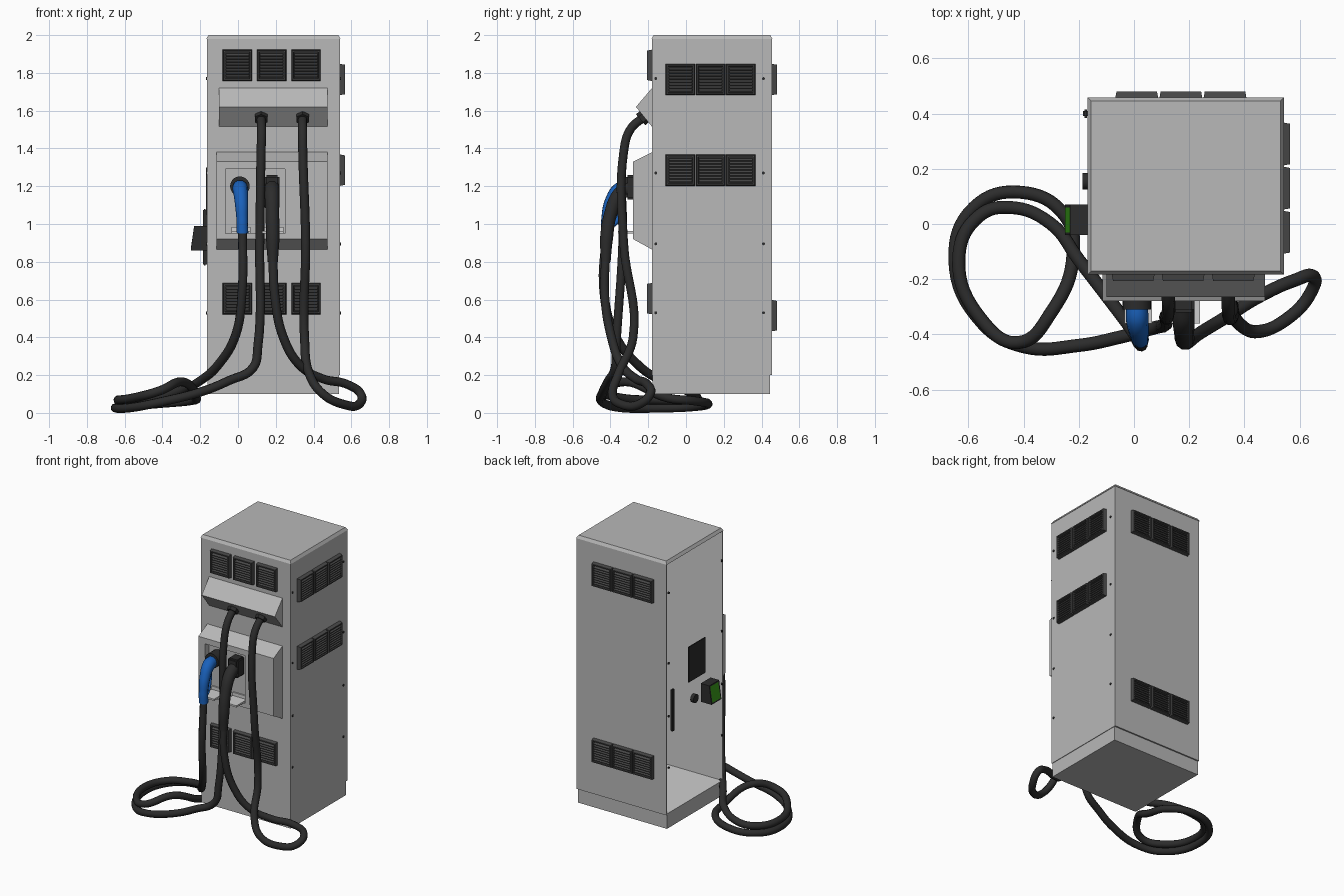
import bpy, bmesh, math
from mathutils import Vector

if "Cube" in bpy.data.objects:
    bpy.data.objects.remove(bpy.data.objects["Cube"])


def material(name, rgb, rough=0.6):
    m = bpy.data.materials.new(name)
    m.use_nodes = True
    m.diffuse_color = (*rgb, 1)
    bsdf = m.node_tree.nodes["Principled BSDF"]
    bsdf.inputs["Base Color"].default_value = (*rgb, 1)
    bsdf.inputs["Roughness"].default_value = rough
    return m


GREY = material("cabinet grey", (0.48, 0.48, 0.48))
LIGHT = material("light lining grey", (0.62, 0.62, 0.62))
VENT = material("vent charcoal", (0.065, 0.065, 0.065))
BLACK = material("rubber black", (0.025, 0.025, 0.025))
BLUE = material("plug blue", (0.01, 0.12, 0.5))
GREEN = material("switch green", (0.04, 0.33, 0.01))


def finish(name, bm, *mats):
    bmesh.ops.recalc_face_normals(bm, faces=bm.faces)
    mesh = bpy.data.meshes.new(name)
    bm.to_mesh(mesh)
    bm.free()
    for m in mats:
        mesh.materials.append(m)
    ob = bpy.data.objects.new(name, mesh)
    bpy.context.collection.objects.link(ob)
    return ob


def add_box(bm, lo, hi):
    verts = bmesh.ops.create_cube(bm, size=1)["verts"]
    for v in verts:
        v.co = [l + (c + 0.5) * (h - l) for l, h, c in zip(lo, hi, v.co)]
    return verts


def box(name, lo, hi, mat, bevel=0):
    bm = bmesh.new()
    add_box(bm, lo, hi)
    if bevel:
        bmesh.ops.bevel(bm, geom=bm.edges[:], offset=bevel, segments=2, affect='EDGES')
    return finish(name, bm, mat)


def prism(name, profile, x0, x1, mat):
    """Extrude a (y, z) profile along x."""
    bm = bmesh.new()
    face = bm.faces.new([bm.verts.new((x0, y, z)) for y, z in profile])
    new = bmesh.ops.extrude_face_region(bm, geom=[face])["geom"]
    bmesh.ops.translate(bm, vec=(x1 - x0, 0, 0),
                        verts=[v for v in new if isinstance(v, bmesh.types.BMVert)])
    return finish(name, bm, mat)


def smooth(ob):
    bpy.ops.object.select_all(action='DESELECT')
    ob.select_set(True)
    bpy.context.view_layer.objects.active = ob
    bpy.ops.object.shade_smooth_by_angle(angle=math.radians(40))


def cylinder(name, centre, axis, radius, depth, mat, sides=20):
    bm = bmesh.new()
    bmesh.ops.create_cone(bm, cap_ends=True, segments=sides, radius1=radius,
                          radius2=radius, depth=depth)
    ob = finish(name, bm, mat)
    ob.location = centre
    ob.rotation_euler = Vector(axis).to_track_quat('Z', 'Y').to_euler()
    smooth(ob)
    return ob


def to_mesh(ob, name):
    """Replace an object by its evaluated mesh."""
    bpy.context.view_layer.update()
    mesh = bpy.data.meshes.new_from_object(ob.evaluated_get(bpy.context.evaluated_depsgraph_get()))
    new = bpy.data.objects.new(name, mesh)
    bpy.data.objects.remove(ob)
    bpy.context.collection.objects.link(new)
    return new


def tube(name, points, radius, mat, scales=None):
    curve = bpy.data.curves.new(name + "_path", 'CURVE')
    curve.dimensions = '3D'
    curve.bevel_depth, curve.bevel_resolution = radius, 3
    curve.resolution_u, curve.use_fill_caps = 8, True
    spline = curve.splines.new('BEZIER')
    spline.bezier_points.add(len(points) - 1)
    for i, (bp, p) in enumerate(zip(spline.bezier_points, points)):
        bp.co = p
        bp.handle_left_type = bp.handle_right_type = 'AUTO'
        bp.radius = scales[i] if scales else 1
    curve.materials.append(mat)
    ob = bpy.data.objects.new(name + "_path", curve)
    bpy.context.collection.objects.link(ob)
    ob = to_mesh(ob, name)
    smooth(ob)
    return ob


# Cabinet shell, open on its right side with a pale lining
X0, X1, Y0, Y1 = -0.165, 0.54, -0.18, 0.455
bm = bmesh.new()
add_box(bm, (X0, Y0, 0.2), (X1, Y1, 1.985))
bmesh.ops.delete(bm, geom=[f for f in bm.faces if f.calc_center_median().x < X0 + 0.01],
                 context='FACES_ONLY')
shell = finish("cabinet_shell", bm, GREY, LIGHT)
if sum(p.normal.dot(p.center - Vector((0.19, 0.14, 1.1))) for p in shell.data.polygons) < 0:
    shell.data.flip_normals()
wall = shell.modifiers.new("wall", 'SOLIDIFY')
wall.thickness, wall.offset, wall.material_offset = 0.012, -1, 1
to_mesh(shell, "cabinet_shell")

# Chamfered lid and plinth
bm = bmesh.new()
for v in add_box(bm, (X0 - 0.003, Y0 - 0.003, 1.98), (X1 + 0.003, Y1 + 0.003, 2.0)):
    if v.co.z > 1.99:
        v.co.x += 0.012 if v.co.x < 0 else -0.012
        v.co.y += 0.012 if v.co.y < 0 else -0.012
finish("lid", bm, GREY)
box("plinth", (X0 + 0.003, Y0 + 0.003, 0.1), (X1 - 0.004, Y1 - 0.01, 0.2), GREY)

# Louvred vent: tapered frame, sunk face, tilted slats
bm = bmesh.new()
for v in add_box(bm, (-0.078, -0.026, -0.083), (0.078, 0, 0.083)):
    if v.co.y < -0.01:
        v.co.x *= 0.94
        v.co.z *= 0.94
front = min(bm.faces, key=lambda f: f.calc_center_median().y)
bmesh.ops.inset_individual(bm, faces=[front], thickness=0.011)
bmesh.ops.inset_individual(bm, faces=[front], thickness=0.001, depth=-0.018)
front.material_index = 1
for i in range(8):
    z = -0.056 + i * 0.016
    for v in add_box(bm, (-0.061, -0.023, z - 0.002), (0.061, -0.007, z + 0.002)):
        v.co.z -= 0.006 if v.co.y < -0.015 else -0.004
vent = finish("vent", bm, VENT, BLACK)
vent_mesh = vent.data
bpy.data.objects.remove(vent)


def vent_row(name, places, turn):
    for i, p in enumerate(places):
        ob = bpy.data.objects.new(f"{name}_{i + 1}", vent_mesh)
        ob.location, ob.rotation_euler.z = p, turn
        bpy.context.collection.objects.link(ob)


for label, zf, zs, zb in (("upper", 1.84, 1.765, 1.765), ("lower", 0.605, 1.285, 0.515)):
    vent_row(f"front_{label}_vent", [(x, Y0, zf) for x in (-0.003, 0.178, 0.36)], 0)
    vent_row(f"side_{label}_vent", [(X1, y, zs) for y in (-0.03, 0.13, 0.29)], math.pi / 2)
    vent_row(f"back_{label}_vent", [(x, Y1, zb) for x in (0.01, 0.17, 0.33)], math.pi)

# Cover screws down both sides
for label, x, ys in (("left", X1, (-0.16, 0.41)), ("right", X0, (-0.168, 0.43))):
    for y in ys:
        for z in (1.77, 1.27, 0.895, 0.53):
            cylinder(f"{label}_screw", (x, y, z), (1, 0, 0), 0.008, 0.008, BLACK, 10)

# Wedge-shaped cable hood
prism("cable_hood", [(Y0, 1.72), (-0.265, 1.62), (Y0, 1.515)], -0.1, 0.475, GREY)

# Plug panel with a pocket
panel = prism("plug_panel_block", [(Y0, 1.38), (-0.28, 1.33), (-0.28, 0.92), (Y0, 0.865)],
              -0.115, 0.475, GREY)
cutter = box("pocket_cutter", (-0.065, -0.4, 0.95), (0.25, -0.235, 1.29), GREY)
cutter.hide_render = True
cut = panel.modifiers.new("pocket", 'BOOLEAN')
cut.object, cut.operation, cut.solver = cutter, 'DIFFERENCE', 'EXACT'
to_mesh(panel, "plug_panel")
bpy.data.objects.remove(cutter)

# Drip trays under the plugs
for side, x0, x1 in (("right", -0.035, 0.065), ("left", 0.13, 0.24)):
    box(side + "_tray", (x0, -0.36, 0.95), (x1, -0.235, 0.962), LIGHT)
    box(side + "_tray_back", (x0, -0.245, 0.95), (x1, -0.235, 0.985), LIGHT)

# Blue plug with socket ring and trigger guard
cylinder("blue_plug_socket", (0.01, -0.27, 1.2), (0, 1, 0), 0.052, 0.08, BLACK)
tube("blue_plug", [(0.01, -0.29, 1.195), (0.012, -0.345, 1.185), (0.018, -0.395, 1.12),
                   (0.022, -0.418, 1.03), (0.024, -0.42, 0.95)], 0.036, BLUE,
     (1.1, 1.15, 1, 0.85, 0.85))
tube("blue_trigger_guard", [(0.018, -0.335, 1.17), (0.02, -0.345, 1.08),
                            (0.022, -0.37, 1.01), (0.022, -0.41, 0.98)], 0.013, BLUE)

# Black plug with boxy head
box("black_plug_head", (0.14, -0.32, 1.13), (0.22, -0.235, 1.26), BLACK, 0.01)
tube("black_plug", [(0.18, -0.29, 1.2), (0.18, -0.35, 1.16), (0.182, -0.4, 1.05),
                    (0.184, -0.42, 0.93), (0.184, -0.425, 0.8)], 0.036, BLACK,
     (1.1, 1.1, 1, 1, 0.75))

# Cables with hood glands
for label, x in (("right", 0.122), ("left", 0.342)):
    cylinder(label + "_gland", (x, -0.225, 1.565), (0, -0.105, -0.09), 0.038, 0.04, BLACK, 6)
tube("right_cable", [
    (0.122, -0.22, 1.57), (0.125, -0.295, 1.5), (0.122, -0.33, 1.38), (0.115, -0.335, 0.9),
    (0.105, -0.37, 0.35), (0.08, -0.375, 0.24), (-0.05, -0.41, 0.17), (-0.2, -0.44, 0.11),
    (-0.4, -0.445, 0.06), (-0.55, -0.36, 0.03), (-0.65, -0.13, 0.026), (-0.58, 0.06, 0.035),
    (-0.41, 0.115, 0.05), (-0.25, 0.03, 0.065), (-0.22, -0.1, 0.08), (-0.3, -0.32, 0.165),
    (-0.42, -0.43, 0.115), (-0.55, -0.35, 0.08), (-0.635, -0.12, 0.068), (-0.56, 0.03, 0.07),
    (-0.45, 0.06, 0.08), (-0.3, 0, 0.12), (-0.2, -0.13, 0.17), (-0.1, -0.26, 0.26),
    (-0.01, -0.38, 0.42), (0.022, -0.435, 0.65), (0.024, -0.42, 0.96)], 0.024, BLACK)
tube("left_cable", [
    (0.342, -0.22, 1.57), (0.342, -0.295, 1.5), (0.343, -0.33, 1.38), (0.358, -0.33, 0.9),
    (0.352, -0.28, 0.4), (0.38, -0.36, 0.2), (0.45, -0.39, 0.1), (0.56, -0.34, 0.045),
    (0.64, -0.25, 0.045), (0.65, -0.19, 0.1), (0.58, -0.205, 0.15), (0.45, -0.265, 0.18),
    (0.33, -0.34, 0.25), (0.24, -0.395, 0.4), (0.195, -0.43, 0.62), (0.184, -0.425, 0.84)],
     0.024, BLACK)

# Right-hand door fittings: handle, lock knob, screen, switch
box("door_handle", (X0 - 0.02, 0.385, 0.78), (X0, 0.415, 1.08), BLACK, 0.006)
cylinder("lock_knob", (X0 - 0.01, 0.155, 0.92), (1, 0, 0), 0.03, 0.025, BLACK)
box("door_screen", (X0 - 0.004, 0.02, 1.05), (X0 + 0.004, 0.21, 1.3), BLACK)
bm = bmesh.new()
for v in add_box(bm, (-0.25, -0.04, 0.86), (X0, 0.07, 0.99)):
    if v.co.x < -0.2 and v.co.z > 0.9:
        v.co.x = -0.232
outer = min(bm.faces, key=lambda f: f.calc_center_median().x)
bmesh.ops.inset_individual(bm, faces=[outer], thickness=0.014)
outer.material_index = 1
finish("switch_box", bm, BLACK, GREEN)
